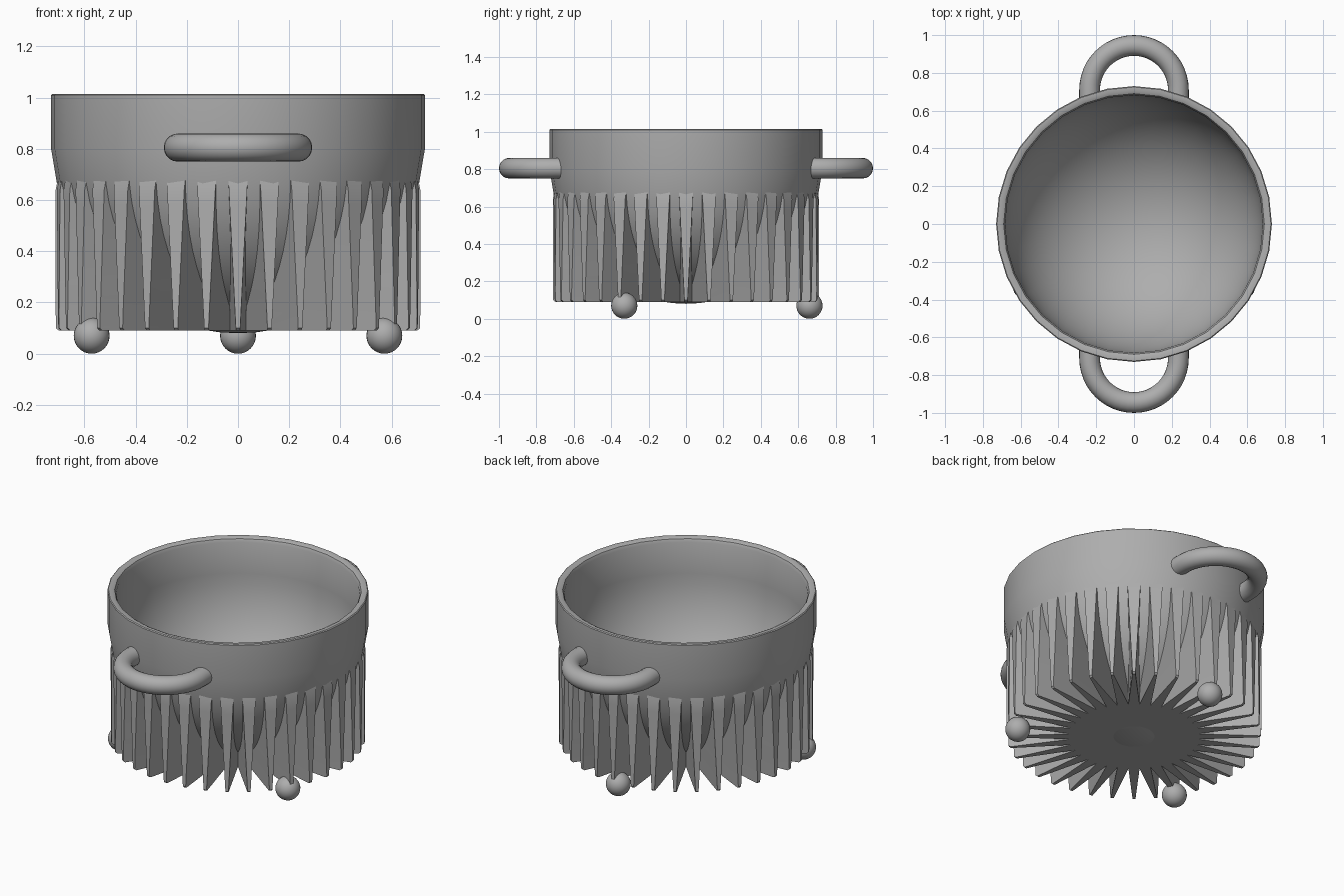
import bpy, bmesh
from math import sin, cos, tan, pi, sqrt, radians

cube = bpy.data.objects.get("Cube")
if cube:
    bpy.data.objects.remove(cube, do_unlink=True)

GREY = (0.42, 0.42, 0.42, 1)
metal = bpy.data.materials.new("grey metal")
metal.use_nodes = True
metal.diffuse_color = GREY
metal.node_tree.nodes["Principled BSDF"].inputs["Base Color"].default_value = GREY

BOWL_Z = 0.8      # height of the bowl's centre
FINS = 36
STEP = 2 * pi / FINS


def finish(name, bm, angle=30):
    bmesh.ops.recalc_face_normals(bm, faces=bm.faces)
    mesh = bpy.data.meshes.new(name)
    bm.to_mesh(mesh)
    bm.free()
    mesh.materials.append(metal)
    obj = bpy.data.objects.new(name, mesh)
    bpy.context.collection.objects.link(obj)
    bpy.ops.object.select_all(action='DESELECT')
    obj.select_set(True)
    bpy.context.view_layer.objects.active = obj
    bpy.ops.object.shade_smooth_by_angle(angle=radians(angle))
    return obj


def bridge(bm, a, b, closed=True):
    n = len(a)
    for i in range(n if closed else n - 1):
        j = (i + 1) % n
        bm.faces.new((a[i], a[j], b[j], b[i]))


def arc(radius, start, end, count):
    """Bowl profile points, angle measured up from straight down."""
    angles = [radians(start + (end - start) * i / count) for i in range(count + 1)]
    return [(radius * sin(t), BOWL_Z - radius * cos(t)) for t in angles]


# Pot: round bowl below, straight band above, soft rim, hollow inside
profile = arc(0.72, 0, 79, 14) + [(0.73, BOWL_Z), (0.73, 1.01), (0.725, 1.015), (0.705, 1.015),
                                  (0.69, 1.008), (0.682, 0.99)] + arc(0.68, 90, 0, 16)
bm = bmesh.new()
verts = [bm.verts.new((r, 0, z)) for r, z in profile]
edges = [bm.edges.new(pair) for pair in zip(verts, verts[1:])]
bmesh.ops.spin(bm, geom=verts + edges, cent=(0, 0, 0), axis=(0, 0, 1),
               angle=2 * pi, steps=32, use_merge=True)
bmesh.ops.remove_doubles(bm, verts=bm.verts, dist=0.0005)
finish("pot", bm)

# Cooling fins: tapered blades that thicken upward and die into the bowl
bm = bmesh.new()
levels = [(0.09, 0.70), (0.10, 0.711)] + [(0.16 + 0.06 * i, 0.712) for i in range(9)] + [(0.70, 0.70)]
rings = []
for z, tip in levels:
    root = max(0.36, sqrt(max(0, 0.70 ** 2 - (BOWL_Z - z) ** 2)))
    root = min(root, tip - 0.005)
    tip_w = 0.008 + 0.03 * (z - 0.09) / 0.6
    root_w = min(0.056 + (tip_w - 0.056) * root / 0.71, root * tan(STEP / 2) * 0.99)
    ring = []
    for k in range(FINS):
        c, s = cos(k * STEP), sin(k * STEP)
        for r, w in ((root, -root_w), (tip, -tip_w), (tip, tip_w), (root, root_w)):
            ring.append(bm.verts.new((r * c - w * s, r * s + w * c, z)))
    rings.append(ring)
for lower, upper in zip(rings, rings[1:]):
    bridge(bm, lower, upper)
bm.faces.new(rings[0])
finish("cooling_fins", bm, 20)

# Handles: half rings on the front and back, ends buried in the wall
for side, label in ((-1, "front"), (1, "back")):
    bm = bmesh.new()
    path = [(0.235, -0.045)]
    path += [(0.235 * cos(pi * i / 24), 0.235 * sin(pi * i / 24)) for i in range(25)]
    path += [(-0.235, -0.045)]
    rings = []
    for x, y in path:
        nx, ny = (x / 0.235, max(0, y) / 0.235)
        rings.append([bm.verts.new((x + nx * 0.055 * cos(t),
                                    side * (0.71 + y + ny * 0.055 * cos(t)),
                                    0.805 + 0.055 * sin(t)))
                      for t in (2 * pi * j / 20 for j in range(20))])
    for a, b in zip(rings, rings[1:]):
        bridge(bm, a, b)
    bm.faces.new(rings[0])
    bm.faces.new(rings[-1])
    finish(label + "_handle", bm)

# Three ball feet
for name, angle in (("back_foot", 90), ("front_right_foot", 210), ("front_left_foot", 330)):
    bm = bmesh.new()
    bmesh.ops.create_uvsphere(bm, u_segments=28, v_segments=16, radius=0.07)
    t = radians(angle)
    bmesh.ops.translate(bm, verts=bm.verts, vec=(0.66 * cos(t), 0.66 * sin(t), 0.07))
    finish(name, bm)
